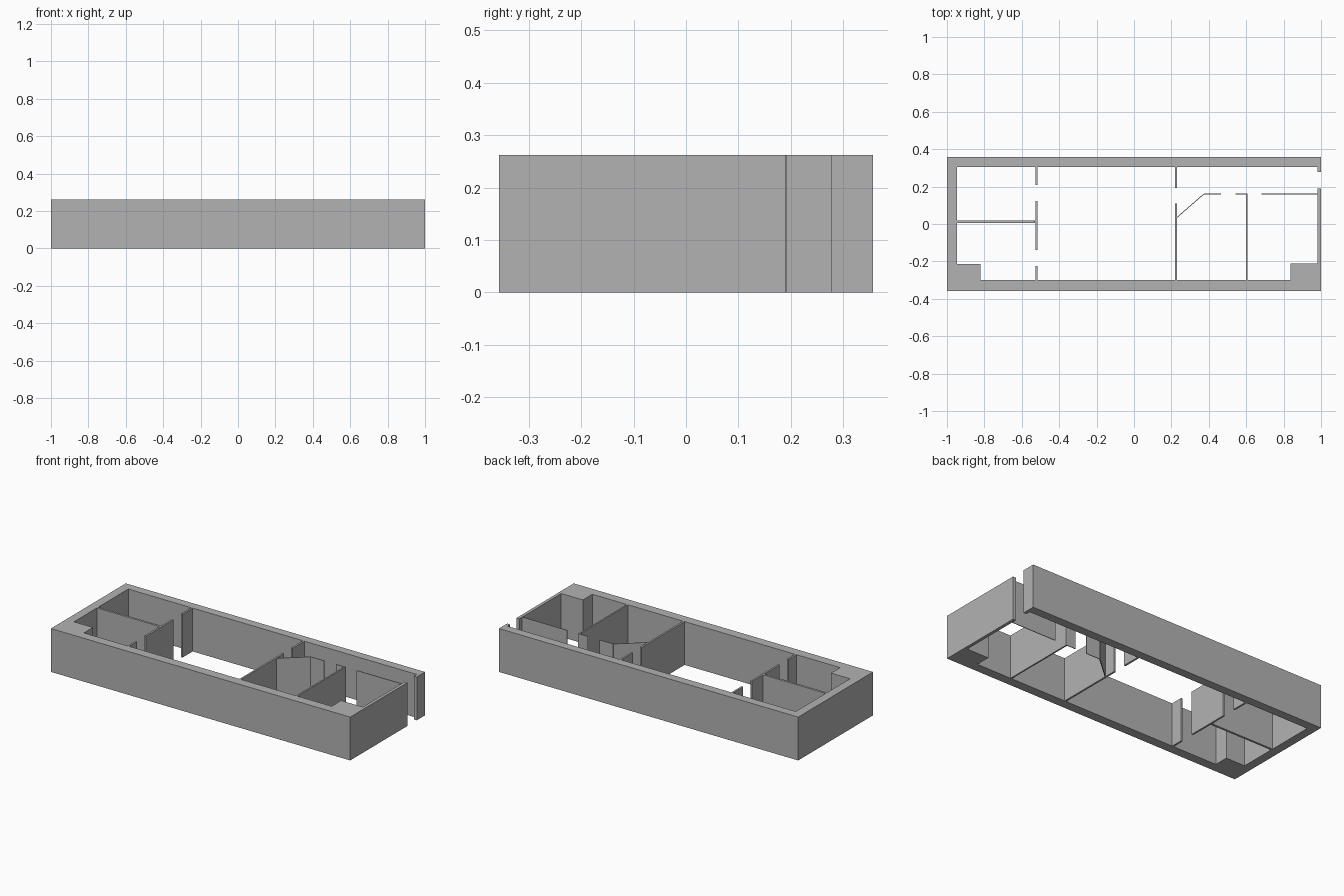
import bpy
import bmesh
from mathutils import Vector

if "Cube" in bpy.data.objects:
    bpy.data.objects.remove(bpy.data.objects["Cube"], do_unlink=True)

HEIGHT = 0.262

grey = bpy.data.materials.new("wall grey")
grey.use_nodes = True
grey.diffuse_color = (0.45, 0.45, 0.45, 1)
grey.node_tree.nodes["Principled BSDF"].inputs["Base Color"].default_value = grey.diffuse_color


def extrude_plan(name, outline):
    """Raise a floor-plan outline to the full wall height."""
    bm = bmesh.new()
    base = bm.faces.new([bm.verts.new((x, y, 0)) for x, y in outline])
    top = bmesh.ops.extrude_face_region(bm, geom=[base], use_keep_orig=True)["geom"]
    bmesh.ops.translate(bm, vec=(0, 0, HEIGHT),
                        verts=[v for v in top if isinstance(v, bmesh.types.BMVert)])
    bmesh.ops.recalc_face_normals(bm, faces=bm.faces)
    mesh = bpy.data.meshes.new(name)
    bm.to_mesh(mesh)
    bm.free()
    mesh.materials.append(grey)
    obj = bpy.data.objects.new(name, mesh)
    bpy.context.collection.objects.link(obj)
    return obj


def wall(name, start, end, thickness):
    """Straight wall along a centre line."""
    a, b = Vector(start), Vector(end)
    d = (b - a).normalized() * thickness / 2
    n = Vector((-d.y, d.x))
    return extrude_plan(name, [a - n, b - n, b + n, a + n])


# Outer shell with two corner blocks and the entrance gap on the left side
extrude_plan("outer_walls", [
    (1, 0.278), (1, 0.357), (-1, 0.357), (-1, -0.357), (1, -0.357), (1, 0.19),
    (0.981, 0.19), (0.981, -0.21), (0.836, -0.21), (0.836, -0.30),
    (-0.82, -0.30), (-0.82, -0.213), (-0.947, -0.213), (-0.947, 0.305),
    (0.981, 0.305), (0.981, 0.278)])

# Cross partitions with door openings
for i, (y0, y1) in enumerate([(-0.30, -0.225), (-0.139, 0.123), (0.208, 0.305)]):
    wall(f"right_partition_{i + 1}", (-0.522, y0), (-0.522, y1), 0.011)
for i, (y0, y1) in enumerate([(-0.30, 0.11), (0.192, 0.305)]):
    wall(f"middle_partition_{i + 1}", (0.225, y0), (0.225, y1), 0.011)

# Wall between the two right-hand rooms
wall("right_room_divider", (-0.947, 0.012), (-0.528, 0.012), 0.013)

# Thin corridor walls, one of them slanted, and the divider behind them
wall("left_room_divider", (0.602, -0.30), (0.602, 0.158), 0.009)
wall("slanted_wall", (0.231, 0.036), (0.373, 0.16), 0.004)
for i, (x0, x1) in enumerate([(0.373, 0.465), (0.543, 0.607), (0.682, 0.981)]):
    wall(f"corridor_wall_{i + 1}", (x0, 0.16), (x1, 0.16), 0.004)
